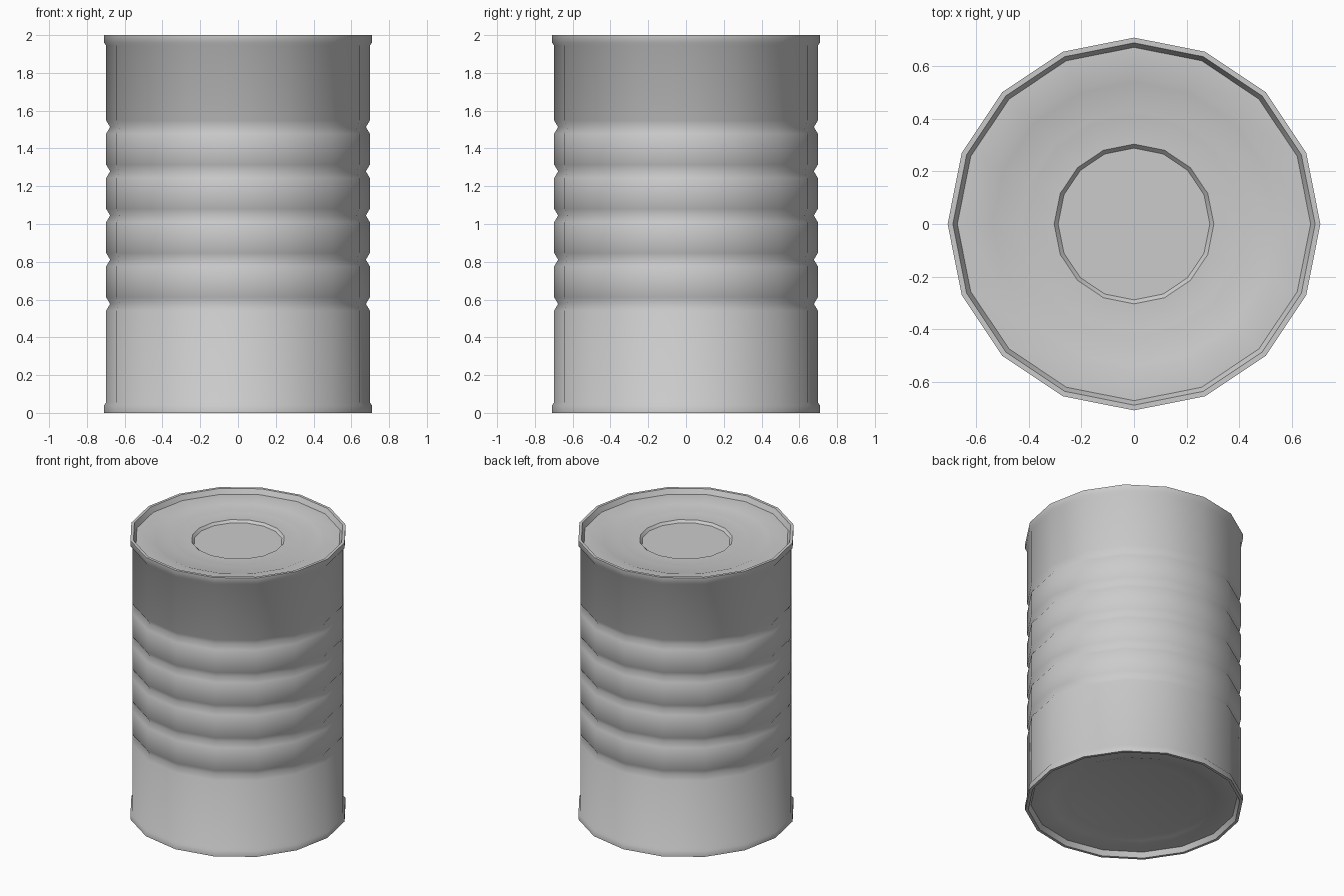
import bpy, bmesh
from math import cos, sin, tau, radians

if "Cube" in bpy.data.objects:
    bpy.data.objects.remove(bpy.data.objects["Cube"])

SIDES = 16


def lathe(name, profile, smooth_angle, cap_first=False, cap_last=False):
    """Spin an (r, z) profile around z; corners sit on the x and y axes."""
    bm = bmesh.new()
    rings = [[bm.verts.new((r * cos(tau * j / SIDES), r * sin(tau * j / SIDES), z))
              for j in range(SIDES)] for r, z in profile]
    for a, b in zip(rings, rings[1:]):
        for j in range(SIDES):
            k = (j + 1) % SIDES
            bm.faces.new((a[j], a[k], b[k], b[j]))
    if cap_first:
        bm.faces.new(rings[0][::-1])
    if cap_last:
        bm.faces.new(rings[-1])
    mesh = bpy.data.meshes.new(name)
    bm.to_mesh(mesh)
    bm.free()
    obj = bpy.data.objects.new(name, mesh)
    bpy.context.collection.objects.link(obj)
    bpy.ops.object.select_all(action='DESELECT')
    obj.select_set(True)
    bpy.context.view_layer.objects.active = obj
    bpy.ops.object.shade_smooth_by_angle(angle=radians(smooth_angle))
    return obj


# Wall with rolled rims and five pressed grooves
wall = [(0.71, 0), (0.71, 0.04), (0.698, 0.055)]
for i in range(5):
    z = 0.577 + i * 0.234
    wall += [(0.698, z - 0.035), (0.677, z), (0.698, z + 0.035)]
wall += [(0.698, 1.945), (0.71, 1.96), (0.71, 2)]
lathe("can_wall", wall, 75)

# Lid profile as (radius, depth below the rim): rim, recess, two shallow steps
lid = [(0.71, 0), (0.69, 0), (0.673, 0.035),
       (0.562, 0.035), (0.54, 0.043), (0.43, 0.043), (0.41, 0.047)]

# Top lid has an extra sunken centre panel
top = lid + [(0.304, 0.047), (0.289, 0.064)]
lathe("top_lid", [(r, 2 - d) for r, d in top], 30, cap_last=True)

# Bottom lid
lathe("bottom_lid", [(r, d) for r, d in reversed(lid)], 30, cap_first=True)
